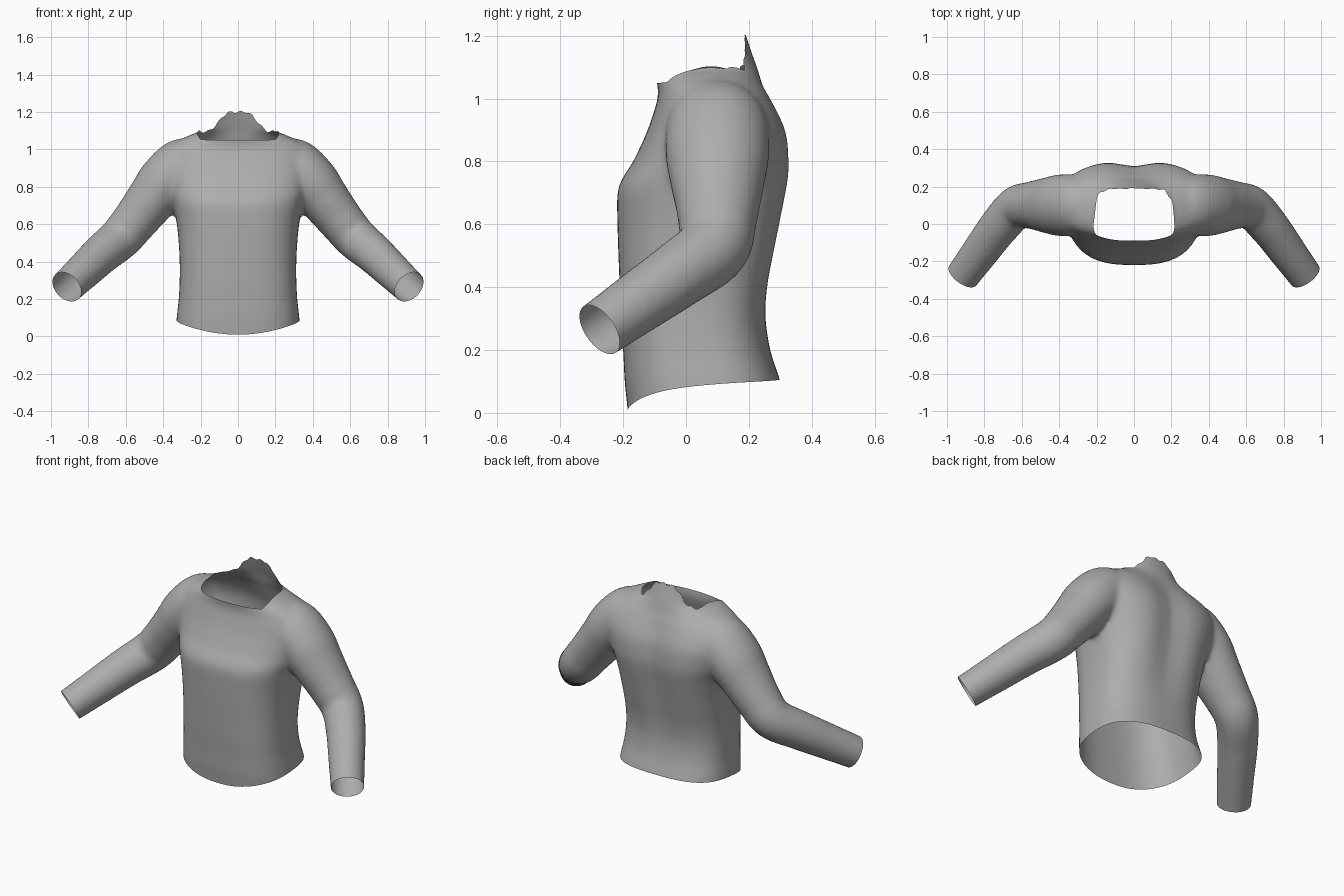
import bpy, bmesh, math
from mathutils import Vector

cube = bpy.data.objects.get("Cube")
if cube:
    bpy.data.objects.remove(cube, do_unlink=True)

SIDES = 64


def resample(rows, steps=6):
    """Smooth spline through the given rows."""
    pts = [Vector(r) for r in rows]
    pts = [pts[0] * 2 - pts[1]] + pts + [pts[-1] * 2 - pts[-2]]
    out = []
    for a, b, c, d in zip(pts, pts[1:], pts[2:], pts[3:]):
        for i in range(steps):
            t = i / steps
            out.append((b * 2 + (c - a) * t + (a * 2 - b * 5 + c * 4 - d) * t ** 2
                        + (b * 3 - a - c * 3 + d) * t ** 3) * 0.5)
    return out + [pts[-2]]


def loft(bm, rings):
    """Closed solid through a list of point rings."""
    loops = [[bm.verts.new(p) for p in ring] for ring in rings]
    for low, high in zip(loops, loops[1:]):
        for i in range(SIDES):
            j = (i + 1) % SIDES
            bm.faces.new((low[i], low[j], high[j], high[i]))
    bm.faces.new(loops[0][::-1])
    bm.faces.new(loops[-1])


def ramp(value, start, end):
    t = min(1, max(0, (value - start) / (end - start)))
    return t * t * (3 - 2 * t)


def angles():
    return [2 * math.pi * i / SIDES for i in range(SIDES)]


def torso_ring(row):
    z, half, front, back = row
    power = 2 / (2.7 - 0.5 * ramp(z, 0.95, 1.08))
    mid, depth = (front + back) / 2, (back - front) / 2
    groove = 0.03 * ramp(z, 0.2, 0.7) * (1 - ramp(z, 0.9, 1.1))
    ring = []
    for a in angles():
        c, s = math.cos(a), math.sin(a)
        x = half * math.copysign(abs(c) ** power, c)
        y = mid + depth * math.copysign(abs(s) ** power, s)
        if s > 0:  # spine hollow
            y -= groove * math.exp(-(x / 0.1) ** 2)
        ring.append((x, y, z))
    return ring


def arm_rings(rows, side):
    pts = resample(rows)
    rings = []
    for i, p in enumerate(pts):
        centre = p.xyz if len(p) == 3 else Vector(p[:3])
        ahead = Vector(pts[min(i + 1, len(pts) - 1)][:3])
        behind = Vector(pts[max(i - 1, 0)][:3])
        n = (ahead - behind).normalized()
        u = Vector((0, 1, 0))
        u = (u - n * u.dot(n)).normalized()
        v = n.cross(u)
        ring = [centre + u * p[4] * math.cos(a) + v * p[3] * math.sin(a) for a in angles()]
        rings.append([(q.x * side, q.y, q.z) for q in (ring if side > 0 else ring[::-1])])
    return rings


# Torso: height, half width, front, back
torso = [(-0.1, 0.34, -0.18, 0.33), (0, 0.335, -0.185, 0.32), (0.1, 0.328, -0.195, 0.3),
         (0.2, 0.317, -0.2, 0.268), (0.3, 0.312, -0.207, 0.256), (0.4, 0.312, -0.211, 0.266),
         (0.5, 0.317, -0.215, 0.288), (0.6, 0.327, -0.218, 0.31), (0.7, 0.345, -0.218, 0.33),
         (0.75, 0.36, -0.2, 0.337), (0.8, 0.375, -0.168, 0.338), (0.9, 0.395, -0.122, 0.325),
         (1, 0.385, -0.09, 0.275), (1.04, 0.335, -0.091, 0.25), (1.075, 0.26, -0.096, 0.235),
         (1.1, 0.205, -0.1, 0.226), (1.15, 0.195, -0.105, 0.208), (1.25, 0.19, -0.115, 0.175)]

# Arm: centre, radius across, radius front to back
wrist = Vector((0.915, -0.275, 0.265))
elbow = Vector((0.645, 0.09, 0.52))
along = (wrist - elbow).normalized()
arm = [(0.22, 0.1, 0.97, 0.11, 0.13), (0.3, 0.1, 0.915, 0.145, 0.16),
       (0.39, 0.1, 0.825, 0.147, 0.165), (0.46, 0.1, 0.735, 0.135, 0.15),
       (0.55, 0.1, 0.62, 0.122, 0.127), (0.63, 0.085, 0.525, 0.115, 0.115)]
for t, r in ((0.3, 0.107), (0.65, 0.099), (1, 0.091), (1.15, 0.09)):
    arm.append((*elbow.lerp(wrist, t), r, r))

bm = bmesh.new()
loft(bm, [torso_ring(r) for r in resample(torso)])
for side in (1, -1):
    loft(bm, arm_rings(arm, side))
bmesh.ops.recalc_face_normals(bm, faces=bm.faces)
mesh = bpy.data.meshes.new("shirt_solid")
bm.to_mesh(mesh)
bm.free()
shirt = bpy.data.objects.new("long_sleeved_shirt", mesh)
bpy.context.collection.objects.link(shirt)

# Fuse torso and sleeves into one skin
fuse = shirt.modifiers.new("fuse", 'REMESH')
fuse.mode = 'VOXEL'
fuse.voxel_size = 0.014
relax = shirt.modifiers.new("relax", 'SMOOTH')
relax.factor = 0.5
relax.iterations = 8
bpy.context.view_layer.update()
graph = bpy.context.evaluated_depsgraph_get()
skin = bpy.data.meshes.new_from_object(shirt.evaluated_get(graph))
shirt.modifiers.clear()
shirt.data = skin
skin.name = "long_sleeved_shirt"


def hem(x, y):
    t = min(1, max(0, (y + 0.19) / 0.49))
    return 0.105 * math.sqrt(t) + 0.25 * min(abs(x), 0.35) ** 2 * (1 - t)


def neckline(x, y):
    sides = 1.05 + 0.045 * ramp(y, -0.09, 0.1) + max(0, abs(x) - 0.2)
    flap = 0.105 * (1 - ramp(abs(x), 0.04, 0.17)) * ramp(y, 0.08, 0.17)
    ragged = 0.006 * math.sin(x * 110) * ramp(y, 0, 0.1)
    return sides + flap + ragged


def cut(bm, point, normal):
    bmesh.ops.bisect_plane(bm, geom=bm.verts[:] + bm.edges[:] + bm.faces[:],
                           plane_co=point, plane_no=normal, clear_outer=True)


def trim(bm, height, normal):
    """Cut along a height curve by flattening it first."""
    for v in bm.verts:
        v.co.z -= height(v.co.x, v.co.y)
    cut(bm, (0, 0, 0), normal)
    for v in bm.verts:
        v.co.z += height(v.co.x, v.co.y)


# Open the hem, neck and cuffs
bm = bmesh.new()
bm.from_mesh(skin)
trim(bm, hem, (0, 0, -1))
trim(bm, neckline, (0, 0, 1))
for side in (1, -1):
    mirror = Vector((side, 1, 1))
    cut(bm, wrist * mirror, along * mirror)
for f in bm.faces:
    f.smooth = True
bm.to_mesh(skin)
bm.free()

grey = bpy.data.materials.new("plain_grey")
grey.use_nodes = True
colour = (0.42, 0.42, 0.42, 1)
grey.diffuse_color = colour
grey.node_tree.nodes["Principled BSDF"].inputs["Base Color"].default_value = colour
skin.materials.clear()
skin.materials.append(grey)
